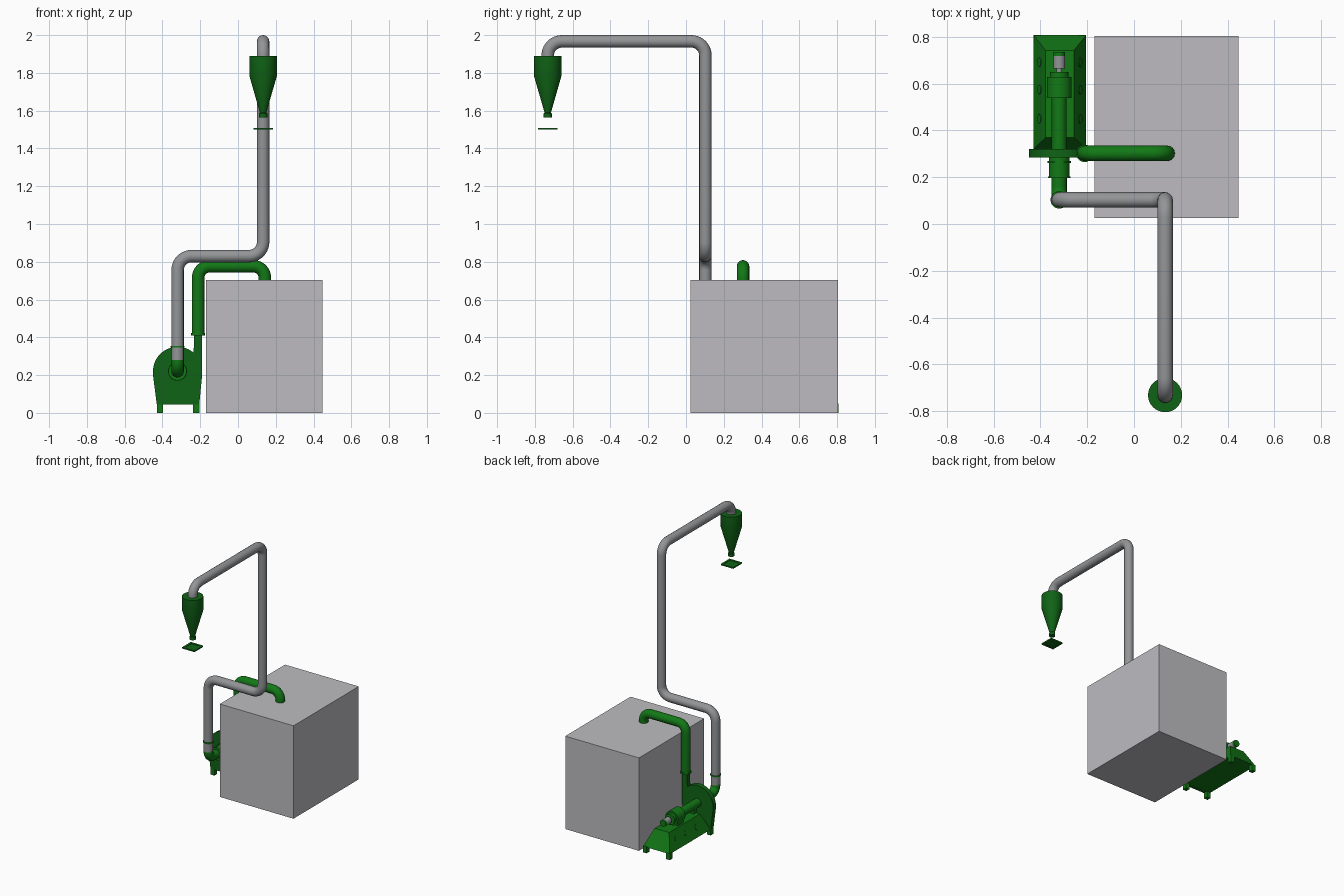
import bpy, bmesh, math
from mathutils import Vector

if "Cube" in bpy.data.objects:
    bpy.data.objects.remove(bpy.data.objects["Cube"])


def mat(name, rgb):
    m = bpy.data.materials.new(name)
    m.diffuse_color = (*rgb, 1)
    m.use_nodes = True
    m.node_tree.nodes["Principled BSDF"].inputs["Base Color"].default_value = m.diffuse_color
    return m


GREEN = mat("bright green", (0.006, 0.19, 0.008))
DARK = mat("dark green", (0.005, 0.125, 0.008))
STEEL = mat("pipe grey", (0.29, 0.30, 0.31))
BOX = mat("cabinet grey", (0.51, 0.50, 0.53))


def finish(ob, m, smooth=True):
    ob.data.materials.clear()
    ob.data.materials.append(m)
    bpy.ops.object.select_all(action='DESELECT')
    ob.select_set(True)
    bpy.context.view_layer.objects.active = ob
    if smooth:
        bpy.ops.object.shade_smooth_by_angle(angle=math.radians(35))
    return ob


def from_bmesh(name, bm, m, smooth=True):
    bmesh.ops.recalc_face_normals(bm, faces=bm.faces)
    me = bpy.data.meshes.new(name)
    bm.to_mesh(me)
    bm.free()
    ob = bpy.data.objects.new(name, me)
    bpy.context.collection.objects.link(ob)
    return finish(ob, m, smooth)


def frustum(name, lo, hi, z0, z1, m):
    """Box or tapered box; lo and hi are (x0, x1, y0, y1) at z0 and z1."""
    bm = bmesh.new()
    rings = []
    for (x0, x1, y0, y1), z in ((lo, z0), (hi, z1)):
        rings.append([bm.verts.new(p) for p in
                      ((x0, y0, z), (x1, y0, z), (x1, y1, z), (x0, y1, z))])
    a, b = rings
    bm.faces.new(a)
    bm.faces.new(b)
    for i in range(4):
        j = (i + 1) % 4
        bm.faces.new((a[i], a[j], b[j], b[i]))
    return from_bmesh(name, bm, m, False)


def box(name, x0, x1, y0, y1, z0, z1, m):
    return frustum(name, (x0, x1, y0, y1), (x0, x1, y0, y1), z0, z1, m)


def rod(name, a, b, r, m, n=32):
    a, b = Vector(a), Vector(b)
    bpy.ops.mesh.primitive_cylinder_add(vertices=n, radius=r, depth=(b - a).length,
                                        location=(a + b) / 2)
    ob = bpy.context.object
    ob.name = name
    ob.rotation_euler = (b - a).to_track_quat('Z', 'Y').to_euler()
    return finish(ob, m)


def pipe(name, pts, bend, r, m):
    """Round pipe through the points, with filleted right-angle corners."""
    pts = [Vector(p) for p in pts]
    path = [pts[0]]
    for p, c, q in zip(pts, pts[1:], pts[2:]):
        u, v = (p - c).normalized(), (q - c).normalized()
        centre = c + (u + v) * bend
        for i in range(11):
            t = math.pi / 2 * i / 10
            path.append(centre - v * bend * math.cos(t) - u * bend * math.sin(t))
    path.append(pts[-1])
    cu = bpy.data.curves.new(name, 'CURVE')
    cu.dimensions = '3D'
    cu.bevel_depth = r
    cu.bevel_resolution = 6
    cu.use_fill_caps = True
    sp = cu.splines.new('POLY')
    sp.points.add(len(path) - 1)
    for s, p in zip(sp.points, path):
        s.co = (*p, 1)
    ob = bpy.data.objects.new(name, cu)
    bpy.context.collection.objects.link(ob)
    bpy.ops.object.select_all(action='DESELECT')
    ob.select_set(True)
    bpy.context.view_layer.objects.active = ob
    bpy.ops.object.convert(target='MESH')
    return finish(bpy.context.object, m)


def lathe(name, profile, centre, m, n=32):
    bm = bmesh.new()
    rings = [[bm.verts.new((centre[0] + r * math.cos(2 * math.pi * i / n),
                            centre[1] + r * math.sin(2 * math.pi * i / n), z))
              for i in range(n)] for r, z in profile]
    for a, b in zip(rings, rings[1:]):
        for i in range(n):
            j = (i + 1) % n
            bm.faces.new((a[i], a[j], b[j], b[i]))
    bm.faces.new(rings[0])
    bm.faces.new(rings[-1])
    return from_bmesh(name, bm, m)


FX, FZ = -0.32, 0.22      # fan shaft axis
CX, CY = 0.133, -0.732    # cyclone axis

# Cabinet
box("cabinet", -0.17, 0.447, 0.025, 0.805, 0, 0.703, BOX)

# Long grey pipe from the fan up to the cyclone
pipe("riser_pipe", [(FX, 0.103, 0.28), (FX, 0.103, 0.83), (CX, 0.103, 0.83),
                    (CX, 0.103, 1.967), (CX, CY, 1.967), (CX, CY, 1.885)],
     0.075, 0.033, STEEL)
rod("riser_flange", (FX, 0.103, 0.345), (FX, 0.103, 0.355), 0.037, GREEN)

# Cyclone with the slide plate beneath it
lathe("cyclone", [(0.018, 1.565), (0.022, 1.565), (0.022, 1.585), (0.017, 1.59),
                  (0.02, 1.60), (0.073, 1.785), (0.073, 1.89)], (CX, CY), DARK)
box("slide_plate", CX - 0.04, CX + 0.04, CY - 0.04, CY + 0.04, 1.502, 1.506, DARK)
for s in (-1, 1):
    a, b = sorted((s * 0.036, s * 0.052))
    box("plate_rim_side", CX + a, CX + b, CY - 0.052, CY + 0.052, 1.499, 1.509, DARK)
    box("plate_rim_end", CX - 0.036, CX + 0.036, CY + a, CY + b, 1.499, 1.509, DARK)

# Fan housing: volute outline with upright outlet, extruded along y
outline = [(-0.43, 0.045), (-0.45, 0.2)]
for i in range(1, 20):
    t = math.radians(180 - 130 * i / 19)
    outline.append((FX + 0.13 * math.cos(t), FZ + 0.13 * math.sin(t)))
outline += [(-0.234, 0.345), (-0.234, 0.415), (-0.19, 0.415), (-0.19, 0.2), (-0.205, 0.045)]
bm = bmesh.new()
face = bm.faces.new([bm.verts.new((x, 0.285, z)) for x, z in outline])
ext = bmesh.ops.extrude_face_region(bm, geom=[face])
bmesh.ops.translate(bm, vec=(0, 0.035, 0),
                    verts=[v for v in ext["geom"] if isinstance(v, bmesh.types.BMVert)])
from_bmesh("fan_housing", bm, DARK)

# Fan inlet and elbow
rod("inlet_collar", (FX, 0.20, FZ), (FX, 0.285, FZ), 0.044, GREEN)
rod("inlet_flange", (FX, 0.262, FZ), (FX, 0.27, FZ), 0.05, GREEN)
rod("inlet_rim", (FX, 0.196, FZ), (FX, 0.203, FZ), 0.048, GREEN)
pipe("inlet_elbow", [(FX, 0.21, FZ), (FX, 0.103, FZ), (FX, 0.103, 0.285)],
     0.055, 0.033, GREEN)

# Green pipe from the fan outlet into the cabinet
pipe("outlet_pipe", [(-0.211, 0.302, 0.41), (-0.211, 0.302, 0.776),
                     (0.142, 0.302, 0.776), (0.142, 0.302, 0.70)], 0.06, 0.033, GREEN)
rod("outlet_collar", (-0.211, 0.302, 0.41), (-0.211, 0.302, 0.423), 0.037, GREEN)

# Pedestal with four feet
LO, HI = (-0.43, -0.205, 0.32, 0.808), (-0.378, -0.257, 0.37, 0.742)
Z0, Z1 = 0.045, 0.17
frustum("pedestal", LO, HI, Z0, Z1, GREEN)
for x0 in (-0.43, -0.237):
    for y0 in (0.287, 0.776):
        box("foot", x0, x0 + 0.032, y0, y0 + 0.032, 0, 0.05, GREEN)

# Round covers on the sloping pedestal sides
for lo, hi, s in ((LO[0], HI[0], -1), (LO[1], HI[1], 1)):
    nrm = Vector((s * (Z1 - Z0), 0, abs(hi - lo))).normalized()
    for y in (0.45, 0.575, 0.692):
        p = Vector(((lo + hi) / 2, y, (Z0 + Z1) / 2))
        rod("round_cover", p - nrm * 0.004, p + nrm * 0.003, 0.02, GREEN, 20)

# Shaft tube, bearing block and drive end
rod("shaft_tube", (FX, 0.32, FZ), (FX, 0.64, FZ), 0.032, GREEN)
rod("bearing_drum", (FX, 0.54, FZ), (FX, 0.628, FZ), 0.053, GREEN)
box("bearing_block", FX - 0.045, FX + 0.045, 0.55, 0.618, 0.165, FZ, GREEN)
box("shaft_support", FX - 0.025, FX + 0.025, 0.36, 0.40, 0.165, FZ, GREEN)
rod("drum_cap", (FX, 0.628, FZ), (FX, 0.65, FZ), 0.04, GREEN)
rod("shaft", (FX, 0.64, FZ), (FX, 0.72, FZ), 0.012, STEEL, 20)
rod("pulley", (FX, 0.665, FZ), (FX, 0.718, FZ), 0.025, STEEL)
rod("shaft_end_cap", (FX, 0.718, FZ), (FX, 0.735, FZ), 0.025, GREEN)
